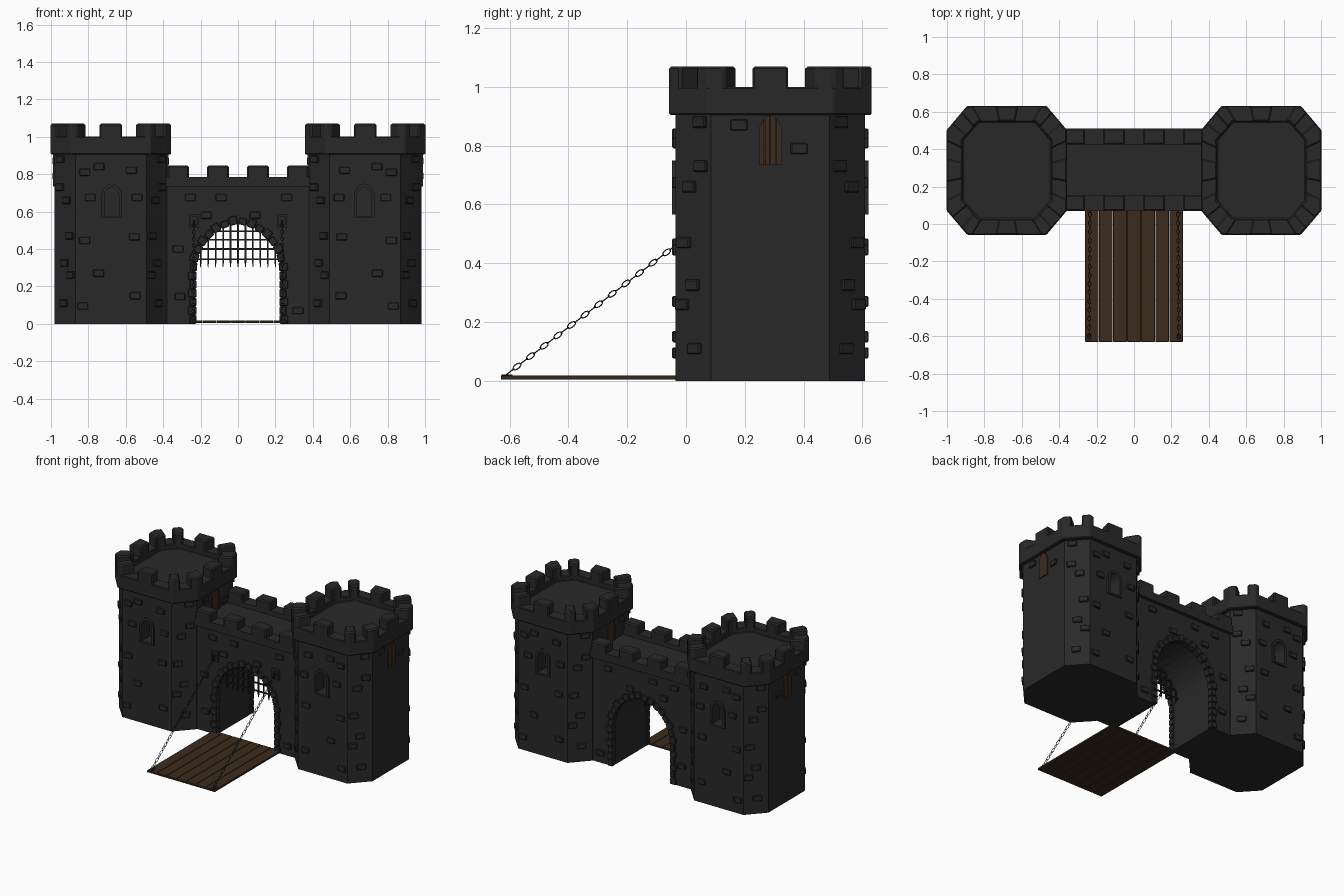
import bpy, bmesh, math
from mathutils import Vector, Matrix

if "Cube" in bpy.data.objects:
    bpy.data.objects.remove(bpy.data.objects["Cube"])


def material(name, c):
    m = bpy.data.materials.new(name)
    m.diffuse_color = (*c, 1)
    m.use_nodes = True
    m.node_tree.nodes["Principled BSDF"].inputs["Base Color"].default_value = m.diffuse_color
    return m


STONE = material("stone", (0.022, 0.022, 0.022))
WOOD = material("wood", (0.045, 0.024, 0.012))
IRON = material("iron", (0.015, 0.015, 0.015))
CX, CY, HX, HY = 0.68, 0.287, 0.30, 0.322      # tower centre and half sizes


def loft(bm, loops, M=Matrix(), closed=False):
    rows = [[bm.verts.new(M @ Vector(p)) for p in lp] for lp in loops]
    n = len(rows[0])
    pairs = list(zip(rows, rows[1:])) + ([(rows[-1], rows[0])] if closed else [])
    for a, b in pairs:
        for i in range(n):
            bm.faces.new((a[i], a[(i + 1) % n], b[(i + 1) % n], b[i]))
    if not closed:
        bm.faces.new(rows[0])
        bm.faces.new(rows[-1])


def at(pts, z):
    return [(p[0], p[1], z) for p in pts]


def prism(bm, pts, z0, z1, M=Matrix()):
    loft(bm, [at(pts, z0), at(pts, z1)], M)


def rect(x0, x1, y0, y1):
    return [(x0, y0), (x1, y0), (x1, y1), (x0, y1)]


def frame(origin, normal):
    n, v = Vector(normal).normalized(), Vector((0, 0, 1))
    M = Matrix((v.cross(n), v, n)).transposed().to_4x4()
    M.translation = origin
    return M


def make(name, bm, mat, bevel=0):
    bmesh.ops.recalc_face_normals(bm, faces=bm.faces)
    me = bpy.data.meshes.new(name)
    bm.to_mesh(me)
    bm.free()
    me.materials.append(mat)
    ob = bpy.data.objects.new(name, me)
    bpy.context.collection.objects.link(ob)
    if bevel:
        b = ob.modifiers.new("bevel", "BEVEL")
        b.width, b.segments, b.limit_method = bevel, 1, "ANGLE"
    return ob


def octagon(cx, hx, hy, cu, cv):
    q = [(-hx + cu, -hy), (hx - cu, -hy), (hx, -hy + cv), (hx, hy - cv)]
    return [(cx + x, CY + y) for x, y in q + [(-x, -y) for x, y in q]]


def pointed(w, spring, top, n=6):
    r = (w * w + (top - spring) ** 2) / (2 * w)
    a1 = math.asin((top - spring) / r)
    right = [(w - r + r * math.cos(a1 * k / n), spring + r * math.sin(a1 * k / n)) for k in range(n)]
    return [(w, 0)] + right + [(0, top)] + [(-x, z) for x, z in reversed(right)] + [(-w, 0)]


def brick(bm, origin, normal, w=0.029, h=0.019):
    prism(bm, rect(-w, w, -h, h), -0.02, 0.012, frame(origin, normal))


# Brick positions: (offset from tower centre, z), and (fraction along the corner face, z)
FACE = [(.063, .84), (.14, .81), (-.11, .82), (.11, .675), (-.14, .675), (.14, .445),
        (-.125, .465), (.065, .27), (-.13, .15), (.15, .095)]
CORNER = [(.73, .73), (.4, .66), (.25, .47), (.2, .26), (.5, .325), (.55, .11), (.7, .88)]

for s, side in ((-1, "left"), (1, "right")):
    cx = s * CX
    # Tower body with window recesses
    bm = bmesh.new()
    prism(bm, octagon(cx, HX, HY, .11, .12), 0, .91)
    tower = make(side + "_tower", bm, STONE)
    cut, frames, doors, bricks = (bmesh.new() for _ in range(4))
    for f in (-1, 1):
        y = CY + f * HY
        M = frame((cx + s * -.005, y, .565), (0, f, 0))
        hole = [(x, z + .012) for x, z in pointed(.04, .1, .155, 4)]
        rim = pointed(.056, .115, .185, 4)
        prism(cut, hole, -.08, .05, M)
        loft(frames, [at(rim, -.005), at(rim, .012), at(hole, .012), at(hole, -.005)], M, True)
        # Plank doors under the battlements, inner and outer faces
        D = frame((cx + f * HX, CY, .735), (f, 0, 0))
        for k in range(4):
            x0 = -.04 + .02 * k
            za, zb = (.125, .16) if k == 0 else (.16, .125) if k == 3 else (.16, .17) if k == 1 else (.17, .16)
            prism(doors, [(x0 + .001, 0), (x0 + .019, 0), (x0 + .019, zb), (x0 + .001, za)], -.01, .008, D)
        # Raised bricks
        for u, z in FACE:
            brick(bricks, (cx + s * u, y, z), (0, f, 0))
        for o in (-1, 1):
            for t, z in CORNER:
                p = (cx + o * (HX - .11 + .11 * t), CY + f * (HY - .12 * t), z)
                brick(bricks, p, (o * .12, f * .11, 0))
        for dy, z in ((-.107, .87), (.098, .79)):
            brick(bricks, (cx + f * HX, CY + dy, z), (f, 0, 0))
    cutter = make(side + "_window_cutter", cut, STONE)
    cutter.hide_render = True
    cutter.hide_set(True)
    b = tower.modifiers.new("windows", "BOOLEAN")
    b.operation, b.object, b.solver = "DIFFERENCE", cutter, "EXACT"
    make(side + "_window_frames", frames, STONE)
    make(side + "_tower_doors", doors, WOOD)
    make(side + "_tower_bricks", bricks, STONE, .004)

    # Crown: hollow octagon parapet with floor
    out, inn = octagon(cx, .322, .345, .11, .13), octagon(cx, .237, .26, .085, .1)
    bm = bmesh.new()
    loft(bm, [at(out, .905), at(out, 1.0), at(inn, 1.0), at(inn, .965)])
    make(side + "_crown", bm, STONE, .005)

    # Merlons: one around each corner, one in the middle of each flat
    bm = bmesh.new()

    def edge(loop, i, t):
        return Vector(loop[i % 8]).lerp(Vector(loop[(i + 1) % 8]), t)

    reach = {0: .07, 1: .3, 2: .14, 3: .3}
    for i in range(8):
        a, c = reach[(i - 1) % 4], reach[i % 4]
        pts = [edge(out, i - 1, 1 - a), out[i], edge(out, i, c),
               edge(inn, i, c), inn[i], edge(inn, i - 1, 1 - a)]
        prism(bm, pts, .98, 1.07)
        if i % 2 == 0:
            pts = [edge(out, i, .355), edge(out, i, .645), edge(inn, i, .645), edge(inn, i, .355)]
            prism(bm, pts, .98, 1.07)
    make(side + "_tower_merlons", bm, STONE, .008)

# Gate wall with pointed passage
GW, SPRING, APEX = .228, .28, .54
arch = pointed(GW, SPRING, APEX, 8)
Y0, Y1 = .09, .485
bm = bmesh.new()
prism(bm, [(.39, 0)] + arch + [(-.39, 0), (-.39, .74), (.39, .74)], 0, Y1 - Y0, frame((0, Y1, 0), (0, -1, 0)))
make("gate_wall", bm, STONE)

# Wall walk with crenellated parapets on both sides
bm = bmesh.new()
prof = [(.07, .73), (.51, .73), (.51, .785), (.425, .785), (.425, .755), (.155, .755), (.155, .785), (.07, .785)]
loft(bm, [[(x, y, z) for y, z in prof] for x in (-.385, .385)])
make("wall_parapet", bm, STONE)
bm = bmesh.new()
for x in (-.32, -.107, .107, .32):
    for y in (.07, .425):
        prism(bm, rect(x - .058, x + .058, y, y + .085), .77, .845)
make("wall_merlons", bm, STONE, .008)

# Arch stones and wall bricks, front and back
trim, bricks, slots = bmesh.new(), bmesh.new(), bmesh.new()
jamb = [(GW, SPRING * k / 6) for k in range(6)]
path = jamb + arch[1:-1] + [(-x, z) for x, z in reversed(jamb)]
for y, f in ((Y0, -1), (Y1, 1)):
    M = frame((0, y, 0), (0, f, 0))
    for k, (p, q) in enumerate(zip(path, path[1:])):
        p, q = Vector(p), Vector(q)
        d = q - p
        n = Vector((d.y, -d.x)).normalized()
        a, c = p + d * .04, q - d * .04
        w = .03 if k % 2 else .04
        prism(trim, [a - n * .007, a + n * w, c + n * w, c - n * .007], -.03, .013, M)
    for x, z in ((-.17, .58), (-.255, .675), (-.09, .675), (.09, .58), (.26, .675), (-.31, .145), (.32, .07), (-.32, .4)):
        brick(bricks, (x, y, z), (0, f, 0))
# Chain slots
for s in (-1, 1):
    rim, hole = rect(-.027, .027, -.035, .035), rect(-.015, .015, -.022, .02)
    loft(slots, [at(rim, -.01), at(rim, .016), at(hole, .016), at(hole, .002)],
         frame((s * .235, Y0, .55), (0, -1, 0)))
make("arch_stones", trim, STONE, .004)
make("wall_bricks", bricks, STONE, .004)
make("chain_slots", slots, STONE)

# Portcullis: spiked uprights and cross bars that follow the arch
R = (GW ** 2 + (APEX - SPRING) ** 2) / (2 * GW)
B, PY = .0042, .17
bm = bmesh.new()
for k in range(-5, 6):
    x = k * .04
    top = SPRING + math.sqrt(R * R - (abs(x) - GW + R) ** 2)
    sq = rect(x - B, x + B, PY - B, PY + B)
    tip = rect(x - .0008, x + .0008, PY - .0008, PY + .0008)
    loft(bm, [at(tip, .30), at(sq, .325), at(sq, top + .01)])
for z in (.345, .40, .45, .495):
    w = GW - R + math.sqrt(R * R - (z - SPRING) ** 2)
    prism(bm, rect(-w, w, PY - B, PY + B), z - B, z + B)
make("portcullis", bm, IRON)

# Drawbridge planks
bm = bmesh.new()
for k in range(-3, 4):
    x = k * .0752
    prism(bm, rect(x - .0365, x + .0365, -.63, .10), .004, .018)
make("drawbridge", bm, WOOD, .002)

# Chains from bridge corners up to the slots
bm, plates = bmesh.new(), bmesh.new()
N = 30
for s in (-1, 1):
    a, c = Vector((s * .24, -.61, .022)), Vector((s * .235, .085, .552))
    d = c - a
    prism(plates, rect(a.x - .014, a.x + .014, -.628, -.59), .016, .022)
    base = d.to_track_quat("X", "Z").to_matrix().to_4x4()
    for k in range(N):
        M = Matrix.Translation(a + d * ((k + .5) / N)) @ base @ Matrix.Rotation(math.pi / 2 * (k % 2), 4, "X")
        loops = []
        for j in range(10):
            t = math.tau * j / 10
            loops.append([((.0165 + .002 * e) * math.cos(t), (.008 + .002 * e) * math.sin(t), .002 * h)
                          for e, h in ((1, 0), (0, 1), (-1, 0), (0, -1))])
        loft(bm, loops, M, True)
make("chains", bm, IRON)
make("chain_plates", plates, IRON)
